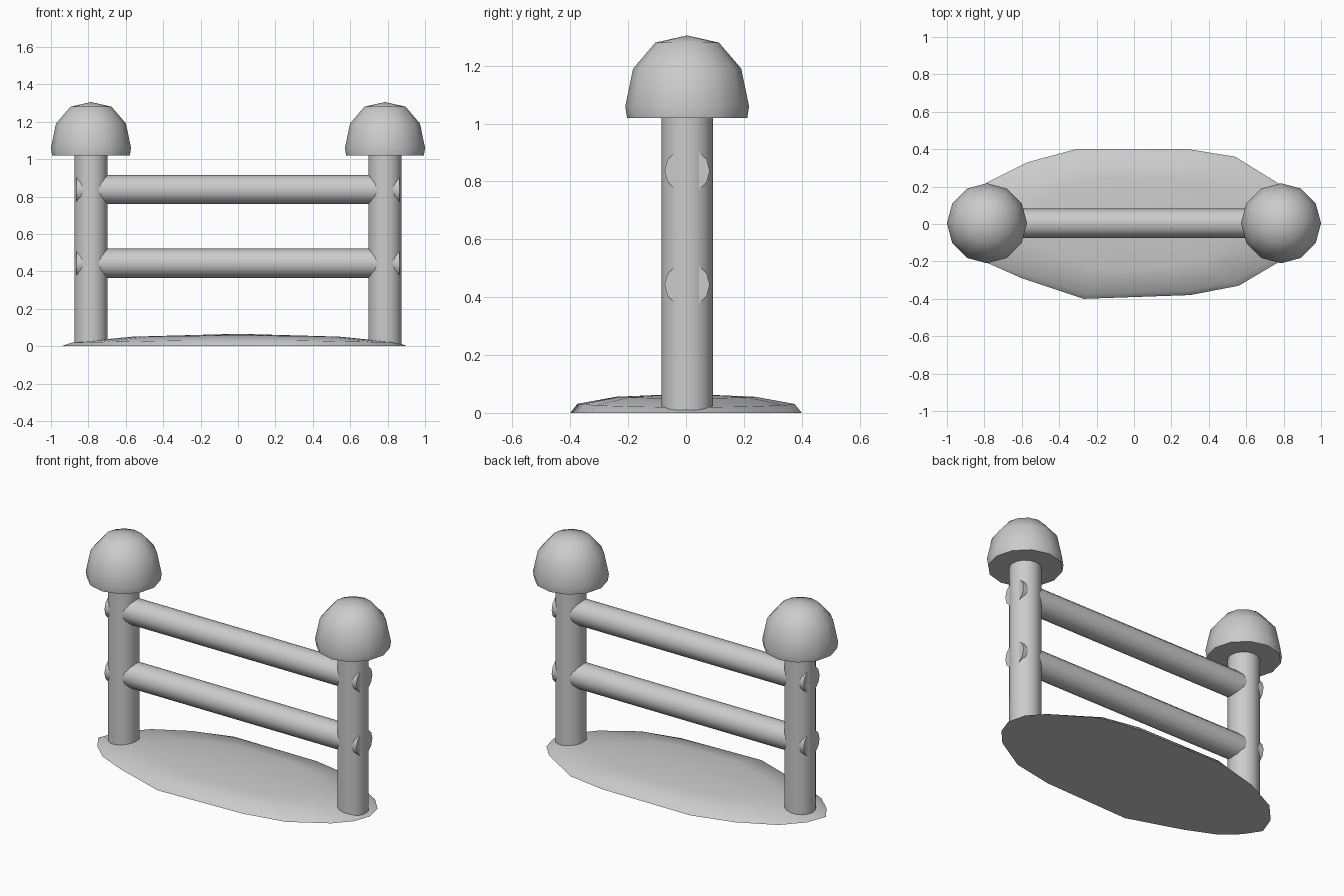
import bpy, bmesh, math
from mathutils import Matrix

cube = bpy.data.objects.get("Cube")
if cube:
    bpy.data.objects.remove(cube)

grey = bpy.data.materials.new("plain_grey")
grey.use_nodes = True
colour = (0.6, 0.6, 0.6, 1)
grey.diffuse_color = colour
grey.node_tree.nodes["Principled BSDF"].inputs["Base Color"].default_value = colour


def finish(name, bm, angle=40):
    bmesh.ops.recalc_face_normals(bm, faces=bm.faces)
    mesh = bpy.data.meshes.new(name)
    bm.to_mesh(mesh)
    bm.free()
    obj = bpy.data.objects.new(name, mesh)
    mesh.materials.append(grey)
    bpy.context.collection.objects.link(obj)
    bpy.ops.object.select_all(action='DESELECT')
    obj.select_set(True)
    bpy.context.view_layer.objects.active = obj
    bpy.ops.object.shade_smooth_by_angle(angle=math.radians(angle))
    return obj


def loft(name, rings, peak, angle=40):
    """Stack rings from a flat bottom up to a single top point."""
    bm = bmesh.new()
    loops = [[bm.verts.new(p) for p in ring] for ring in rings]
    top = bm.verts.new(peak)
    n = len(loops[0])
    bm.faces.new(loops[0])
    for i in range(n):
        j = (i + 1) % n
        for a, b in zip(loops, loops[1:]):
            bm.faces.new((a[i], a[j], b[j], b[i]))
        bm.faces.new((loops[-1][i], loops[-1][j], top))
    return finish(name, bm, angle)


def cylinder(name, radius, length, sides, matrix):
    bm = bmesh.new()
    bmesh.ops.create_cone(bm, cap_ends=True, segments=sides, radius1=radius,
                          radius2=radius, depth=length, matrix=matrix)
    return finish(name, bm)


POST_X, MID_Y = 0.786, 0.004

# Low earth mound with an irregular outline
outline = [(0.905, 0), (0.88, 0.11), (0.8, 0.2), (0.54, 0.36), (0.29, 0.4),
           (-0.31, 0.4), (-0.57, 0.33), (-0.79, 0.22), (-0.9, 0.1),
           (-0.945, -0.02), (-0.88, -0.12), (-0.78, -0.21), (-0.6, -0.29),
           (-0.27, -0.4), (0.3, -0.38), (0.56, -0.33), (0.78, -0.2), (0.87, -0.1)]


def mound_ring(scale, height, drop):
    return [(x * scale, y * scale, height - drop * abs(x)) for x, y in outline]


loft("ground_mound",
     [mound_ring(1, 0, 0), mound_ring(0.94, 0.036, 0.018), mound_ring(0.6, 0.058, 0.008)],
     (0, 0, 0.066))

# Posts with domed caps
cap_profile = [(0.208, 1.02), (0.214, 1.06), (0.187, 1.19), (0.11, 1.28)]
for side, x in (("right", -POST_X), ("left", POST_X)):
    cylinder(side + "_post", 0.089, 1.03, 16, Matrix.Translation((x, MID_Y, 0.525)))
    rings = [[(x + r * math.cos(k * math.tau / 12), MID_Y + r * math.sin(k * math.tau / 12), z)
              for k in range(12)] for r, z in cap_profile]
    loft(side + "_post_cap", rings, (x, MID_Y, 1.305), 50)

# Two rails running through the posts
for name, z in (("lower_rail", 0.443), ("upper_rail", 0.837)):
    cylinder(name, 0.078, 1.728, 12,
             Matrix.Translation((0, MID_Y, z)) @ Matrix.Rotation(math.pi / 2, 4, 'Y'))
